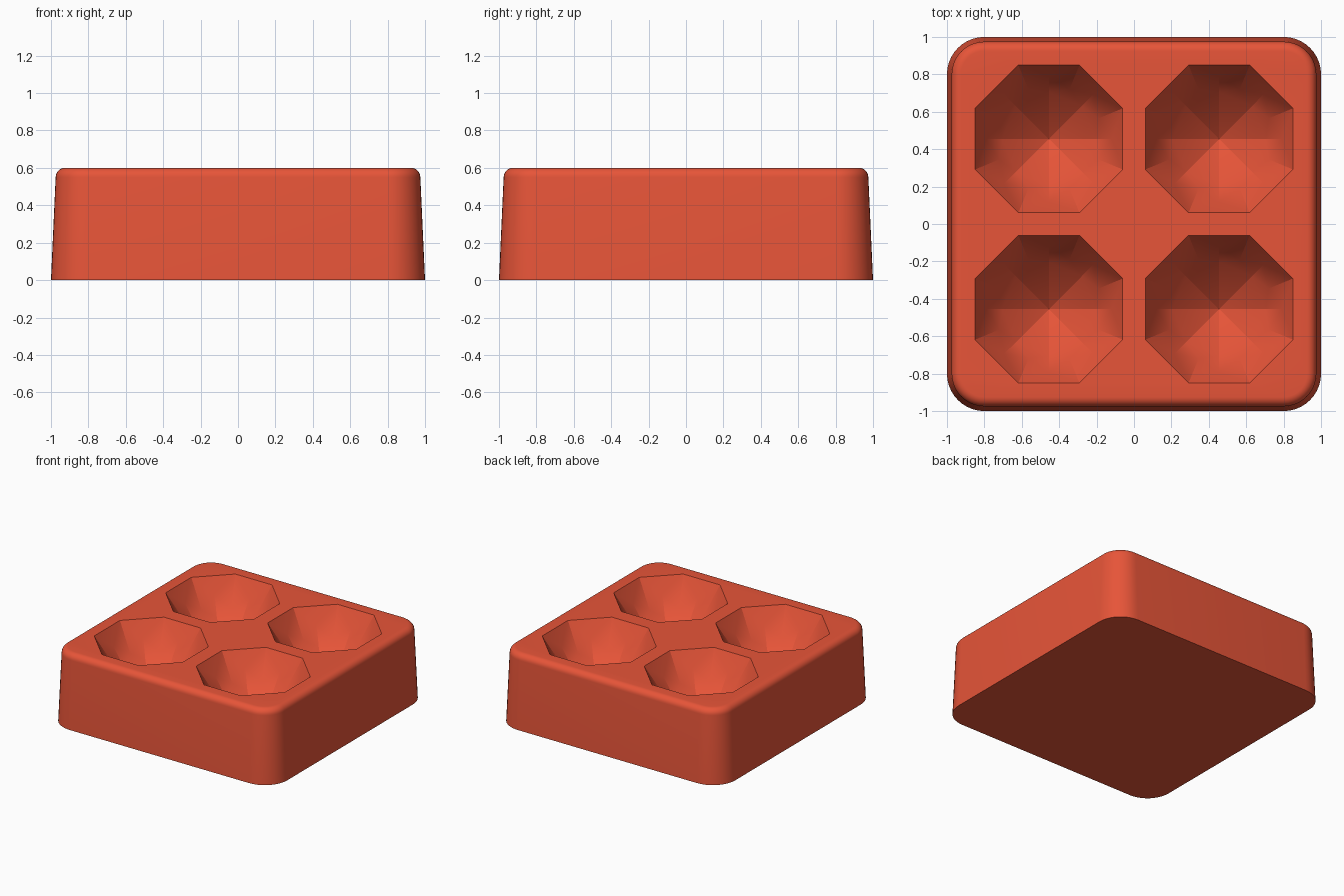
import bpy, bmesh, math
from mathutils import Vector

cube = bpy.data.objects.get("Cube")
if cube:
    bpy.data.objects.remove(cube, do_unlink=True)

HEIGHT = 0.6
POCKET = 0.455          # pocket centre distance along x and y
STEP = math.pi / 4

red = bpy.data.materials.new("brick_red")
red.use_nodes = True
red.diffuse_color = (0.8, 0.09, 0.04, 1)
red.node_tree.nodes["Principled BSDF"].inputs["Base Color"].default_value = red.diffuse_color

bm = bmesh.new()


def rounded_square(half, radius, z, steps=10):
    """Ring of vertices for a square with round corners."""
    ring = []
    for corner in range(4):
        mid = math.pi / 4 + corner * math.pi / 2
        cx = math.copysign(half - radius, math.cos(mid))
        cy = math.copysign(half - radius, math.sin(mid))
        for i in range(steps + 1):
            a = corner * math.pi / 2 + i / steps * math.pi / 2
            ring.append(bm.verts.new((cx + radius * math.cos(a), cy + radius * math.sin(a), z)))
    return ring


def octagon(centre, radius, z, turn):
    return [bm.verts.new((centre.x + radius * math.cos(turn + k * STEP),
                          centre.y + radius * math.sin(turn + k * STEP), z)) for k in range(8)]


def loop_edges(ring):
    return [bm.edges.get((a, b)) or bm.edges.new((a, b)) for a, b in zip(ring, ring[1:] + ring[:1])]


# Tapered outer wall with a rounded top edge
fillet = 0.05
rings = [rounded_square(1.0, 0.2, 0)]
for i in range(8):
    a = i / 7 * math.pi / 2
    inset = 0.025 + fillet * (1 - math.cos(a))
    rings.append(rounded_square(1 - inset, 0.2 - inset, HEIGHT - fillet + fillet * math.sin(a)))
bm.faces.new(rings[0][::-1])
for low, high in zip(rings, rings[1:]):
    for i in range(len(low)):
        j = (i + 1) % len(low)
        bm.faces.new((low[i], low[j], high[j], high[i]))
top_edges = loop_edges(rings[-1])

# Four brilliant-cut pockets: steep walls, grooved half facets, then a pointed floor
for sx in (-1, 1):
    for sy in (-1, 1):
        centre = Vector((sx * POCKET, sy * POCKET, 0))
        rim = octagon(centre, 0.427, HEIGHT, STEP / 2)
        grooves = octagon(centre, 0.335, 0.465, 0)
        corners = octagon(centre, 0.287, 0.39, STEP / 2)
        lows = octagon(centre, 0.25, 0.335, 0)
        tip = bm.verts.new((centre.x, centre.y, 0.16))
        for k in range(8):
            n = (k + 1) % 8
            for face in ((rim[n], rim[k], grooves[n]),
                         (rim[k], corners[k], grooves[n]),
                         (rim[n], grooves[n], corners[n]),
                         (grooves[n], corners[k], lows[n]),
                         (grooves[n], lows[n], corners[n]),
                         (corners[k], lows[k], lows[n]),
                         (tip, lows[n], lows[k])):
                bm.faces.new(face)
        top_edges += loop_edges(rim)

# Flat top around the pockets
bmesh.ops.triangle_fill(bm, edges=top_edges, use_beauty=True, normal=(0, 0, 1))
bmesh.ops.recalc_face_normals(bm, faces=bm.faces[:])

mesh = bpy.data.meshes.new("gem_mould")
bm.to_mesh(mesh)
bm.free()
mesh.materials.append(red)
mould = bpy.data.objects.new("gem_mould", mesh)
bpy.context.collection.objects.link(mould)
bpy.ops.object.select_all(action="DESELECT")
mould.select_set(True)
bpy.context.view_layer.objects.active = mould
bpy.ops.object.shade_smooth_by_angle(angle=math.radians(18))
